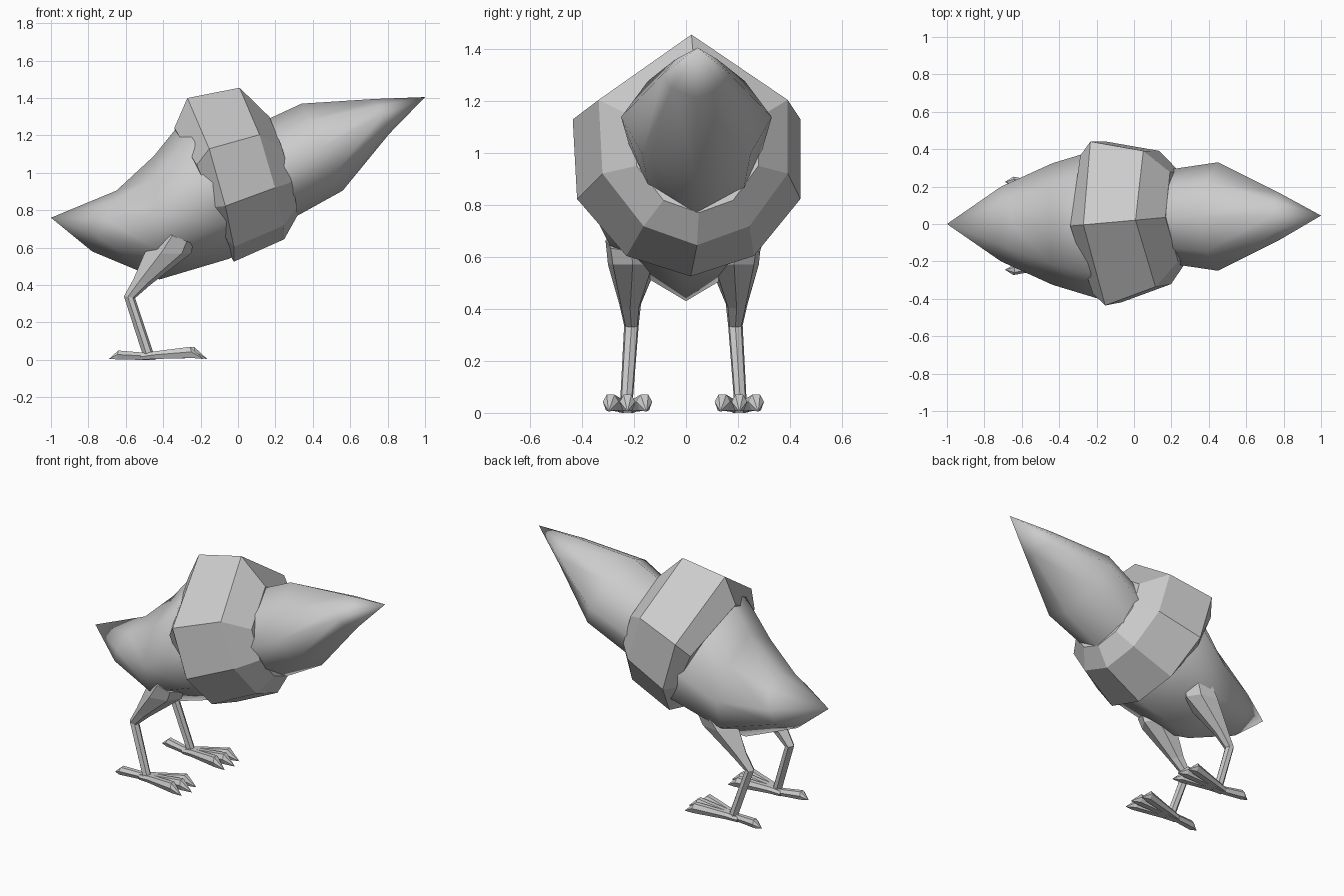
import bpy, bmesh, math

cube = bpy.data.objects.get("Cube")
if cube:
    bpy.data.objects.remove(cube)

grey = bpy.data.materials.new("plain_grey")
grey.use_nodes = True
COLOR = (0.6, 0.6, 0.6, 1)
grey.diffuse_color = COLOR
grey.node_tree.nodes["Principled BSDF"].inputs["Base Color"].default_value = COLOR


def section(bm, profile, top, bottom, half, yc):
    """Closed ring: profile gives (width, drop) pairs from the top to the bottom."""
    pairs = list(profile) + [(-w, t) for w, t in reversed(profile) if w > 0]
    return [bm.verts.new((top[0] + (bottom[0] - top[0]) * t,
                          yc + w * half,
                          top[1] + (bottom[1] - top[1]) * t)) for w, t in pairs]


def loft(name, profile, sections, tip=None, smooth=None):
    """Skin rings of (top, bottom, half width, y centre), closing on a tip if given."""
    bm = bmesh.new()
    rings = [section(bm, profile, *s) for s in sections]
    n = len(rings[0])
    for a, b in zip(rings, rings[1:]):
        for i in range(n):
            j = (i + 1) % n
            bm.faces.new((a[i], a[j], b[j], b[i]))
    bm.faces.new(rings[0])
    if tip:
        point = bm.verts.new(tip)
        for i in range(n):
            bm.faces.new((rings[-1][i], rings[-1][(i + 1) % n], point))
    else:
        bm.faces.new(rings[-1])
    bmesh.ops.recalc_face_normals(bm, faces=bm.faces)
    mesh = bpy.data.meshes.new(name)
    bm.to_mesh(mesh)
    bm.free()
    mesh.materials.append(grey)
    obj = bpy.data.objects.new(name, mesh)
    bpy.context.collection.objects.link(obj)
    if smooth:
        bpy.ops.object.select_all(action='DESELECT')
        obj.select_set(True)
        bpy.context.view_layer.objects.active = obj
        bpy.ops.object.shade_smooth_by_angle(angle=math.radians(smooth))
    return obj


# Body tapering to the tail, with a keel below
BODY = [(0, 0), (.65, .18), (1, .47), (.82, .76), (0, 1)]
loft("body", BODY, [
    ((0, 1.28), (.1, .62), .32, 0),
    ((-.28, 1.3), (-.05, .54), .405, 0),
    ((-.45, 1.09), (-.42, .43), .325, 0),
    ((-.65, .905), (-.78, .58), .2, 0),
], tip=(-1, 0, .76), smooth=60)

# Faceted head collar, sloping in at the back and front, turned slightly
HEAD = [(0, 0), (1, .31), (.98, .66), (.56, .91), (0, 1)]
head = loft("head", HEAD, [
    ((-.34, 1.24), (-.06, .6), .37, .02),
    ((-.27, 1.4), (-.02, .525), .44, .02),
    ((.01, 1.455), (.25, .645), .365, .02),
    ((.17, 1.3), (.32, .77), .24, .02),
])
head.rotation_euler.z = .09

# Large pointed beak
BEAK = [(0, 0), (.64, .2), (1, .5), (.72, .8), (0, 1)]
loft("beak", BEAK, [
    ((.08, 1.25), (.28, .75), .25, .04),
    ((.34, 1.37), (.56, .905), .29, .04),
    ((.73, 1.395), (.81, 1.21), .13, .04),
], tip=(1, .045, 1.405), smooth=80)

# Legs and feet, mirrored left and right
LEG = [(0, 0), (1, .35), (.8, .8), (0, 1)]
TOE = [(.5, 0), (1, .45), (.6, 1)]
for side, label in ((1, "left"), (-1, "right")):
    y = side * .215 - .01
    loft(label + "_leg", LEG, [
        ((-.41, .69), (-.24, .62), .1, y - side * .015),
        ((-.5, .57), (-.25, .57), .095, y - side * .02),
        ((-.56, .43), (-.47, .4), .042, y - side * .01),
        ((-.61, .34), (-.55, .33), .028, y - side * .015),
        ((-.51, .03), (-.45, .03), .024, y + side * .005),
    ])
    # Three front toes
    for k, toe in ((-1, "inner"), (0, "middle"), (1, "outer")):
        reach = -.165 - .02 * abs(k)
        loft(f"{label}_{toe}_toe", TOE, [
            ((-.52, .03), (-.52, 0), .02, y + .01 * k),
            ((-.45, .045), (-.45, .005), .025, y + .02 * k),
            ((reach - .07, .07), (reach - .06, .01), .03, y + .065 * k),
        ], tip=(reach, y + .073 * k, .005))
    # Rear toe
    loft(label + "_rear_toe", TOE, [
        ((-.44, .04), (-.44, 0), .025, y),
        ((-.52, .04), (-.52, 0), .025, y),
        ((-.64, .05), (-.65, .003), .028, y + side * .02),
    ], tip=(-.69, y + side * .02, .005))
